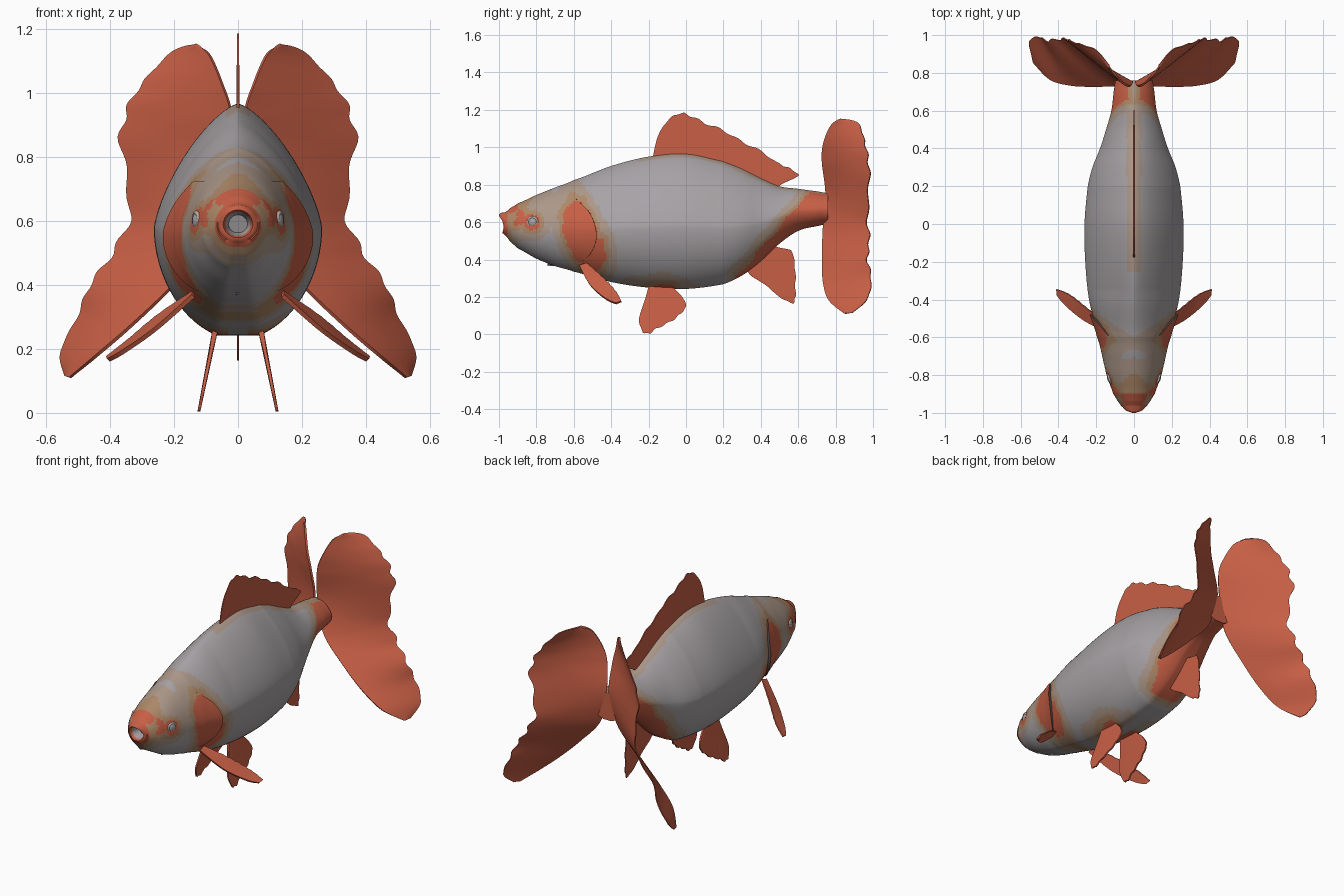
import bpy, bmesh, math
from mathutils import Vector

if "Cube" in bpy.data.objects:
    bpy.data.objects.remove(bpy.data.objects["Cube"])


def material(name, r, g, b):
    m = bpy.data.materials.new(name)
    m.use_nodes = True
    m.diffuse_color = (r, g, b, 1)
    shader = m.node_tree.nodes["Principled BSDF"]
    shader.inputs["Base Color"].default_value = (r, g, b, 1)
    shader.inputs["Roughness"].default_value = 0.7
    return m


GREY, ORANGE, TAN, PALE, DARK, EYE = range(6)
MATERIALS = [
    material("scale grey", .39, .365, .38),
    material("fin orange", .58, .115, .06),
    material("warm tan", .42, .25, .14),
    material("pale tan", .41, .31, .25),
    material("gill dark", .07, .06, .06),
    material("eye light", .5, .42, .4),
]


def finish(name, bm, paint, mirror=False):
    """Turn a bmesh into a smooth object, coloured face by face with a rule."""
    bm.faces.index_update()
    for f in bm.faces:
        f.material_index = paint(f)
    bmesh.ops.recalc_face_normals(bm, faces=bm.faces)
    me = bpy.data.meshes.new(name)
    bm.to_mesh(me)
    bm.free()
    for m in MATERIALS:
        me.materials.append(m)
    me.shade_smooth()
    me.set_sharp_from_angle(angle=math.radians(50))
    ob = bpy.data.objects.new(name, me)
    bpy.context.collection.objects.link(ob)
    if mirror:
        ob.modifiers.new("mirror", 'MIRROR').use_mirror_merge = False


def spline(pts, t):
    """Smooth curve through the points, t from 0 to 1."""
    n = len(pts) - 1
    i = min(int(t * n), n - 1)
    u = t * n - i
    a, b, c, d = (Vector(pts[max(0, min(n, k))]) for k in (i - 1, i, i + 1, i + 2))
    return b + .5 * u * (c - a + u * (2 * a - 5 * b + 4 * c - d + u * (3 * (b - c) + d - a)))


def grid(bm, rows, closed=False):
    vs = [[bm.verts.new(p) for p in r] for r in rows]
    for r, s in zip(vs, vs[1:]):
        n = len(r)
        for j in range(n if closed else n - 1):
            k = (j + 1) % n
            bm.faces.new((r[j], r[k], s[k], s[j]))
    return vs


# Body stations: y, top, bottom, half width
STATIONS = [
    (-.967, .653, .53, .066), (-.94, .675, .495, .085), (-.9, .70, .46, .11),
    (-.8, .745, .405, .145), (-.7, .785, .365, .167), (-.6, .825, .335, .19),
    (-.4, .9, .28, .238), (-.2, .95, .25, .258), (0, .965, .243, .262),
    (.2, .925, .268, .245), (.3, .885, .315, .22), (.4, .835, .39, .18),
    (.5, .792, .485, .148), (.6, .778, .553, .12), (.7, .765, .578, .108), (.76, .755, .588, .1)]


def station(y):
    n = len(STATIONS) - 1
    i = next((k for k in range(n) if y <= STATIONS[k + 1][0]), n - 1)
    y0, y1 = STATIONS[i][0], STATIONS[i + 1][0]
    s = spline(STATIONS, min(1, max(0, (i + (y - y0) / (y1 - y0)) / n)))
    top, bottom, half = s[1:]
    mid = bottom + .46 * (top - bottom)
    sharp = 2 - .6 * min(1, max(0, (y + .95) / .6))      # pointed back, rounder head
    if y > .3:
        sharp += .5 * (y - .3)
    return top, bottom, half, mid, sharp


def side_x(y, z):
    """Half width of the body at a given length and height."""
    top, bottom, half, mid, p = station(y)
    f, p = ((z - mid) / (top - mid), p) if z > mid else ((mid - z) / (mid - bottom), 1.9)
    return half * max(0, 1 - min(1, f) ** p) ** (1 / p)


def ring(y, count=96):
    top, bottom, half, mid, p = station(y)
    pts = []
    for j in range(count):
        a = math.tau * j / count
        c, s = math.cos(a), math.sin(a)
        q = p if s > 0 else 1.9
        x = half * math.copysign(abs(c) ** (2 / q), c)
        z = abs(s) ** (2 / q)
        z = mid + z * (top - mid) if s > 0 else max(bottom, mid - 1.04 * z * (mid - bottom))
        pts.append((x, y, z))
    return pts


def lip_ring(size, y):
    """Scaled copy of the snout outline; corners and lower lip sit further back."""
    return [(x * size, y + .15 * (.653 - z) + 3 * x * x, .59 + (z - .59) * size)
            for x, _, z in ring(-.967)]


def oval(y, z, cy, cz, ry, rz):
    return (1 - math.hypot((y - cy) / ry, (z - cz) / rz)) * min(ry, rz)


def skin(face):
    """Orange patches with tan and pale borders over grey scales."""
    x, y, z = face.calc_center_median()
    x = abs(x)
    tail = min(y - .27, (.31 + 1.15 * (y - .27) - z) * .75, x - .03 + 5 * max(0, .73 - z))
    gill = oval(y, z, -.565 - .22 * (z - .55), .54, .085, .17)
    behind_gill = oval(y, z, -.475, .42, .045, .09)
    eye = max(oval(y, z, -.825, .6, .045, .042), oval(y, z, -.885, .64, .02, .028))
    belly = oval(y, z, -.14, .24, .07, .03) if x > .03 else -1
    crown = min((-.89 - y) * .3, (z - .57 - .4 * (y + .95)) * .6, -.005)
    back = min(.02 - x, y + .23, .6 - y, 0) - .04 if z > .7 else -1
    score = max(tail, gill, behind_gill, belly, crown)
    score += .006 * math.sin(31 * y + 17 * z) + .004 * math.sin(67 * z - 41 * y)
    score = max(score, back, eye, -.956 - y)
    return ORANGE if score > 0 else TAN if score > -.022 else PALE if score > -.06 else GREY


# Body, with lips rolled into an open mouth
bm = bmesh.new()
lips = [lip_ring(*r) for r in ((.45, -.93), (.6, -.985), (.7, -1), (.84, -.998), (.95, -.988))]
rows = grid(bm, lips + [ring(-.967 + 1.727 * i / 150) for i in range(151)], closed=True)
mouth = bm.faces.new(rows[0])
bm.faces.new(rows[-1])
finish("body", bm, lambda f: GREY if f.index < 96 or f is mouth else skin(f))

# Gill covers: plates that lift off the flank towards a dark rear rim
RIM = [(-.59, .725), (-.515, .65), (-.48, .55), (-.49, .47), (-.54, .4), (-.62, .365)]
bm = bmesh.new()
rows = []
for i in range(41):
    y1, z = spline(RIM, i / 40)
    lift = .004 + .011 * math.sin(math.pi * i / 40)
    row = []
    for j in range(21):
        u = j / 20
        y = -.74 + u * (y1 + .74)
        row.append((side_x(y, z) + .001 + lift * u * u, y, z))
    row.append((side_x(y1, z) - .01, y1 + .001, z))
    rows.append(row)
grid(bm, rows)
finish("gill_covers", bm, lambda f: DARK if f.index % 21 == 20 else skin(f), mirror=True)

# Eyes: a flattened ball in a pale ring
for side, label in ((1, "left"), (-1, "right")):
    place = ((side_x(-.82, .6) - .004) * side, -.82, .6)
    turn = -.3 * side
    bpy.ops.mesh.primitive_uv_sphere_add(segments=24, ring_count=14, radius=.024,
                                         location=place, rotation=(0, 0, turn))
    eye = bpy.context.object
    eye.name = label + "_eye"
    eye.scale.x = .45
    eye.data.materials.append(MATERIALS[GREY])
    eye.data.shade_smooth()
    bpy.ops.mesh.primitive_torus_add(major_segments=32, minor_segments=12, major_radius=.026,
                                     minor_radius=.006, location=place,
                                     rotation=(0, math.pi / 2, turn))
    eye_ring = bpy.context.object
    eye_ring.name = label + "_eye_ring"
    eye_ring.data.materials.append(MATERIALS[EYE])
    eye_ring.data.shade_smooth()


def fin(name, base, edge, mirror=False, normal=None, ripple=.02, waves=9, cup=0, thick=.011):
    """Thin web between a base curve and a scalloped outer curve."""
    def point(t, s):
        a, b = spline(base, t), spline(edge, t)
        wave = 1 + ripple * math.sin(math.pi * t) * math.sin(math.tau * waves * t)
        return a + (b - a) * s * wave - Vector((0, cup * math.sin(math.pi * s), 0))

    def facing(t, s):
        t, s = min(max(t, .04), .96), min(s, .9)
        along = spline(base, t + .02).lerp(spline(edge, t + .02), s)
        along -= spline(base, t - .02).lerp(spline(edge, t - .02), s)
        return along.cross(point(t, s + .1) - point(t, s)).normalized()

    bm = bmesh.new()
    rows = []
    for i in range(97):
        t = i / 96
        front, back = [], []
        for j in range(11):
            s = j / 10
            p = point(t, s)
            n = (normal or facing(t, s)) * thick * .5 * (1 - .5 * s)
            front.append(p + n)
            back.append(p - n)
        rows.append(front + back[::-1])
    rows = grid(bm, rows, closed=True)
    bm.faces.new(rows[0])
    bm.faces.new(rows[-1])
    finish(name, bm, lambda f: ORANGE, mirror)


def flat(*pairs):
    return [(0, y, z) for y, z in pairs]


def splay(*pairs):
    return [(.075 + .2 * (.24 - z), y, z) for y, z in pairs]


SIDEWAYS = Vector((1, 0, 0))

# Dorsal and anal fins on the centre line
fin("dorsal_fin",
    flat((-.18, .93), (-.1, .94), (0, .95), (.15, .92), (.3, .87), (.4, .82), (.49, .78)),
    flat((-.175, .96), (-.15, 1.06), (-.1, 1.14), (-.04, 1.18), (.02, 1.17), (.1, 1.13), (.2, 1.09),
         (.3, 1.03), (.4, .98), (.5, .91), (.55, .89), (.6, .855), (.58, .835), (.5, .80)),
    normal=SIDEWAYS, ripple=.03, waves=12)
fin("anal_fin", flat((.47, .48), (.43, .44), (.38, .39), (.32, .345)),
    flat((.5, .45), (.56, .45), (.58, .38), (.585, .25), (.575, .17), (.5, .2), (.43, .26), (.35, .31)),
    normal=SIDEWAYS)

# Paired belly fins
fin("pelvic_fins", splay((-.2, .27), (-.16, .26), (-.12, .26), (-.08, .27)),
    splay((-.21, .19), (-.25, .09), (-.235, .02), (-.2, .005), (-.15, .035), (-.08, .07), (-.03, .11),
          (0, .15), (-.02, .2), (-.07, .25)), mirror=True, normal=SIDEWAYS, thick=.018)

# Paired chest fins
fin("pectoral_fins",
    [(.14, -.57, .365), (.26, -.51, .26), (.36, -.43, .19), (.405, -.375, .165)],
    [(.14, -.53, .38), (.25, -.445, .305), (.34, -.375, .23), (.41, -.345, .175)],
    mirror=True, thick=.014)

# Tail: two wide lobed webs spreading from the stalk
fin("tail_fins",
    [(.13, .83, 1.15), (.09, .78, 1.12), (.05, .74, 1.03), (.02, .73, .93), (.01, .75, .75),
     (.06, .735, .56), (.2, .73, .4), (.33, .735, .275), (.44, .765, .18), (.525, .85, .11)],
    [(.13, .84, 1.15), (.2, .92, 1.13), (.28, .95, 1.05), (.34, .97, .96), (.365, .98, .84),
     (.335, .97, .63), (.39, .98, .5), (.46, .97, .4), (.5, .99, .3), (.553, .97, .19), (.54, .89, .115)],
    mirror=True, ripple=.03, waves=11, cup=.01)
